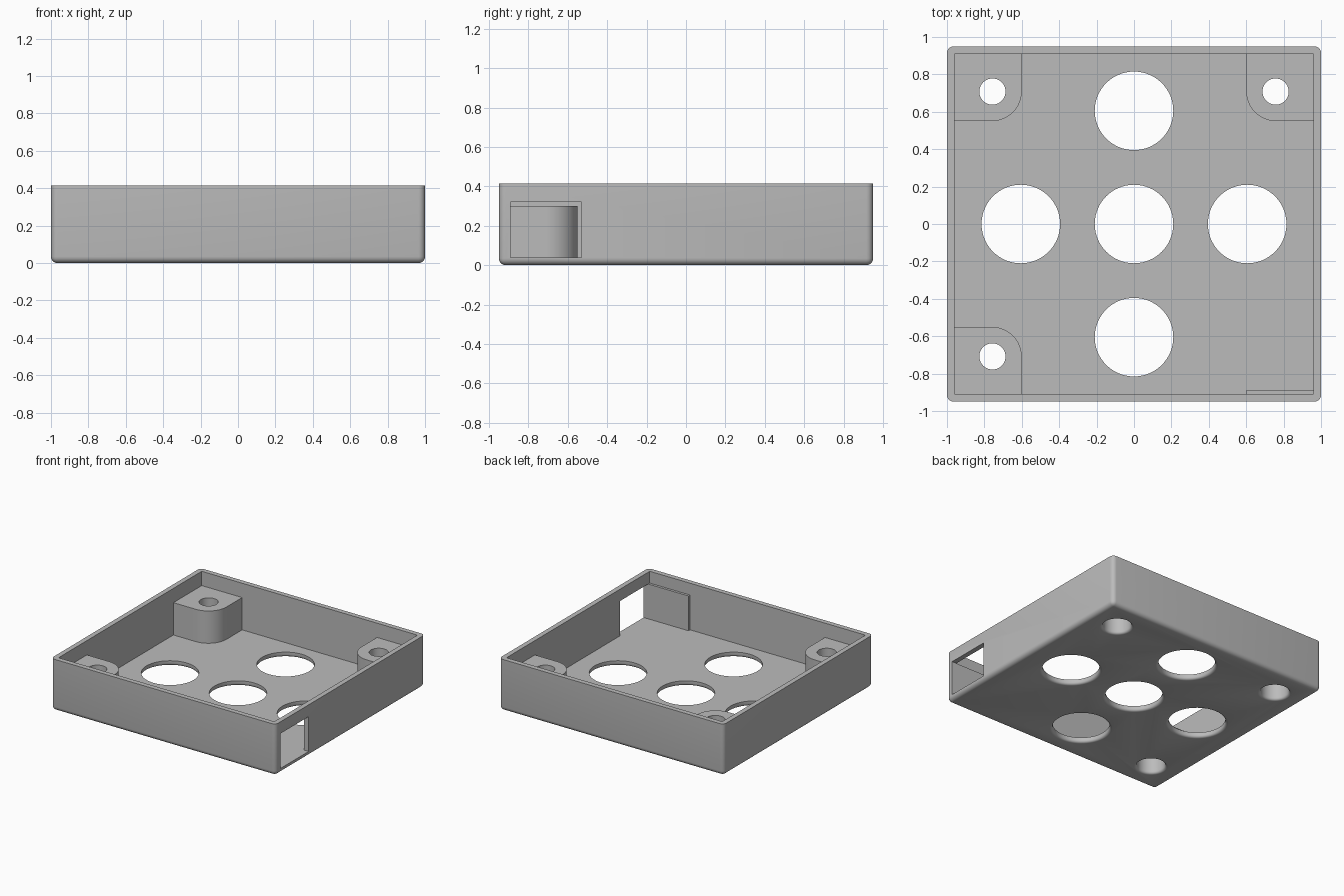
import bpy, bmesh, math

if "Cube" in bpy.data.objects:
    bpy.data.objects.remove(bpy.data.objects["Cube"])

grey = bpy.data.materials.new("plain_grey")
grey.use_nodes = True
grey.diffuse_color = (0.5, 0.5, 0.5, 1)
grey.node_tree.nodes["Principled BSDF"].inputs["Base Color"].default_value = (0.5, 0.5, 0.5, 1)

HX, HY, HEIGHT, WALL = 1.0, 0.95, 0.415, 0.04
POST, POST_TOP, ROUND = 0.36, 0.30, 0.16
FILLET = 0.02


def finish(name, bm):
    bmesh.ops.recalc_face_normals(bm, faces=bm.faces)
    mesh = bpy.data.meshes.new(name)
    bm.to_mesh(mesh)
    bm.free()
    mesh.materials.append(grey)
    ob = bpy.data.objects.new(name, mesh)
    bpy.context.collection.objects.link(ob)
    return ob


def box_mesh(x, y, z):
    """Box between the (low, high) limits on each axis."""
    bm = bmesh.new()
    bmesh.ops.create_cube(bm, size=1)
    for v in bm.verts:
        v.co = [(lim[0] if c < 0 else lim[1]) for c, lim in zip(v.co, (x, y, z))]
    return bm


def lathe(name, profile, cx, cy, steps=64):
    """Solid of revolution about a vertical axis from (radius, z) points."""
    bm = bmesh.new()
    rings = []
    for r, z in profile:
        angles = [2 * math.pi * i / steps for i in range(steps)]
        rings.append([bm.verts.new((cx + r * math.cos(a), cy + r * math.sin(a), z)) for a in angles])
    for low, high in zip(rings, rings[1:]):
        for i in range(steps):
            j = (i + 1) % steps
            bm.faces.new((low[i], low[j], high[j], high[i]))
    bm.faces.new(rings[0][::-1])
    bm.faces.new(rings[-1])
    return finish(name, bm)


def rounded_mouth(r):
    """Quarter-round flare where a hole meets the underside."""
    arc = [math.radians(90 * i / 4) for i in range(5)]
    flare = [(r + FILLET * (1 - math.sin(a)), FILLET * (1 - math.cos(a))) for a in arc]
    return [(r + FILLET, -0.05)] + flare


def cut(ob, cutters):
    bpy.context.view_layer.objects.active = ob
    for c in cutters:
        mod = ob.modifiers.new("cut", "BOOLEAN")
        mod.operation, mod.solver, mod.object = "DIFFERENCE", "EXACT", c
        bpy.ops.object.modifier_apply(modifier=mod.name)


# Outer shell: rounded uprights and underside, crisp rim
bm = box_mesh((-HX, HX), (-HY, HY), (0, HEIGHT))
edges = [e for e in bm.edges if min(v.co.z for v in e.verts) < 0.01]
bmesh.ops.bevel(bm, geom=edges, offset=0.035, segments=5, profile=0.5, affect="EDGES")
tray = finish("tray", bm)

IX, IY = HX - WALL, HY - WALL
cavity = finish("cavity_cutter", box_mesh((-IX, IX), (-IY, IY), (WALL, 1)))
window = finish("window_cutter", box_mesh((0.9, 1.1), (-0.89, -0.53), (WALL, 0.32)))

# Five large floor openings in a cross
vents = [lathe("vent_cutter", rounded_mouth(0.21) + [(0.21, 0.1)], 0.605 * i, 0.605 * j)
         for i, j in ((0, 0), (1, 0), (-1, 0), (0, 1), (0, -1))]

# Three corner posts with counterbored screw holes
posts, bores = [], []
for name, sx, sy in (("back_left_post", 1, 1), ("back_right_post", -1, 1), ("front_right_post", -1, -1)):
    bm = box_mesh((IX - POST, IX), (IY - POST, IY), (WALL, POST_TOP))
    inner = [e for e in bm.edges if all(v.co.x < 0.7 and v.co.y < 0.7 for v in e.verts)]
    bmesh.ops.bevel(bm, geom=inner, offset=ROUND, segments=16, profile=0.5, affect="EDGES")
    for v in bm.verts:
        v.co.x *= sx
        v.co.y *= sy
    post = finish(name, bm)
    bore = lathe("bore_cutter", rounded_mouth(0.105) + [(0.105, 0.2), (0.07, 0.2), (0.07, 0.4)],
                 0.757 * sx, 0.708 * sy)
    cut(post, [bore])
    posts.append(post)
    bores.append(bore)

cut(tray, [cavity, window] + vents + bores)

# Thin pad on the inside of the front wall beside the window
pad = finish("wall_pad", box_mesh((IX - POST, IX), (-IY, -0.89), (WALL, 0.32)))

for c in [cavity, window] + vents + bores:
    bpy.data.objects.remove(c)

bpy.ops.object.select_all(action="DESELECT")
for ob in [tray, pad] + posts:
    ob.select_set(True)
bpy.context.view_layer.objects.active = tray
bpy.ops.object.shade_smooth_by_angle(angle=math.radians(35))
